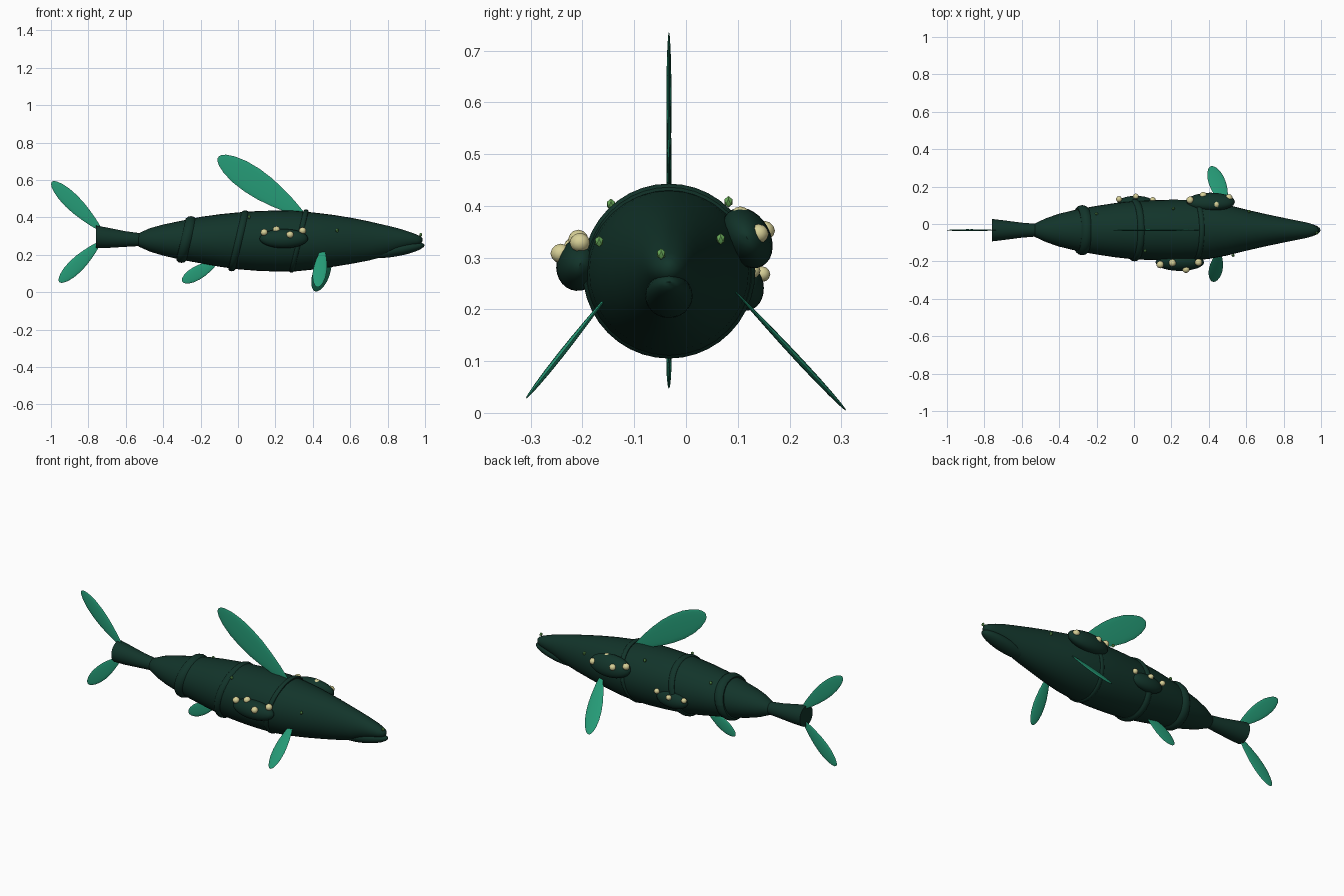
import bpy, bmesh, math
from mathutils import Vector, Matrix

if "Cube" in bpy.data.objects:
    bpy.data.objects.remove(bpy.data.objects["Cube"])

CY = -0.033  # long axis of the body lies on this y


def material(name, rgb):
    m = bpy.data.materials.new(name)
    m.diffuse_color = (*rgb, 1)
    m.use_nodes = True
    m.node_tree.nodes["Principled BSDF"].inputs["Base Color"].default_value = m.diffuse_color
    return m


SKIN = material("dark green skin", (0.006, 0.034, 0.023))
FIN = material("teal fin", (0.019, 0.33, 0.185))
SHELL = material("cream shell", (0.68, 0.63, 0.31))
SPOT = material("leaf green spot", (0.14, 0.40, 0.10))


def finish(name, bm, mat, angle=40):
    bmesh.ops.recalc_face_normals(bm, faces=bm.faces)
    me = bpy.data.meshes.new(name)
    bm.to_mesh(me)
    bm.free()
    ob = bpy.data.objects.new(name, me)
    bpy.context.collection.objects.link(ob)
    me.materials.append(mat)
    bpy.ops.object.select_all(action='DESELECT')
    ob.select_set(True)
    bpy.context.view_layer.objects.active = ob
    bpy.ops.object.shade_smooth_by_angle(angle=math.radians(angle))
    return ob


def loft(name, rings, mat, n=32):
    """Skin a list of vertex rings and cap both ends."""
    bm = bmesh.new()
    loops = [[bm.verts.new(p) for p in r] for r in rings]
    for a, b in zip(loops, loops[1:]):
        for i in range(n):
            j = (i + 1) % n
            bm.faces.new((a[i], a[j], b[j], b[i]))
    bm.faces.new(loops[0])
    bm.faces.new(loops[-1])
    return finish(name, bm, mat)


def body_loft(name, stations):
    """Stations: x, y radius, top z, bottom z."""
    rings = []
    for x, r, top, bot in stations:
        ring = []
        for k in range(32):
            a = math.tau * k / 32
            ring.append((x, CY + r * math.cos(a),
                         (top + bot) / 2 + (top - bot) / 2 * math.sin(a)))
        rings.append(ring)
    return loft(name, rings, SKIN)


def ellipsoid(name, loc, radii, mat, tilt=0.0, roll=0.0, ico=None):
    mtx = (Matrix.Translation(loc) @ Matrix.Rotation(tilt, 4, 'Y')
           @ Matrix.Rotation(roll, 4, 'X') @ Matrix.Diagonal((*radii, 1)))
    bm = bmesh.new()
    if ico:
        bmesh.ops.create_icosphere(bm, subdivisions=ico, radius=1, matrix=mtx)
    else:
        bmesh.ops.create_uvsphere(bm, u_segments=24, v_segments=14,
                                  radius=1, matrix=mtx)
    return finish(name, bm, mat)


def fin(name, base, tip, half_width, flat_normal, thick=0.005):
    """Leaf-shaped blade, widest toward its tip."""
    base, tip = Vector(base), Vector(tip)
    d = (tip - base).normalized()
    side = d.cross(Vector(flat_normal)).normalized()
    nrm = side.cross(d)
    rings = []
    for t, w in ((0, .2), (.07, .36), (.15, .53), (.3, .77), (.45, .94), (.6, 1),
                 (.75, .93), (.87, .73), (.95, .48), (.985, .28), (1, .08)):
        c = base.lerp(tip, t)
        rings.append([c + side * math.cos(a) * w * half_width
                      + nrm * math.sin(a) * thick * w
                      for a in (math.tau * k / 16 for k in range(16))])
    return loft(name, rings, FIN, 16)


# Body and tail stalk
body_loft("body", [
    (-.545, .022, .302, .258), (-.53, .036, .316, .244), (-.47, .064, .343, .217),
    (-.4, .088, .362, .196), (-.3, .112, .383, .173), (-.2, .130, .403, .155),
    (-.1, .145, .417, .137), (0, .156, .427, .123), (.1, .160, .434, .115),
    (.2, .163, .437, .111), (.3, .162, .436, .111), (.4, .154, .427, .121),
    (.5, .135, .415, .135), (.6, .110, .399, .151), (.7, .087, .379, .170),
    (.8, .066, .356, .196), (.86, .054, .341, .220), (.92, .042, .322, .240),
    (.955, .032, .309, .249), (.978, .019, .298, .259), (.986, .006, .288, .273)])
body_loft("tail_stalk", [(-.76, .060, .357, .237), (-.7, .053, .346, .237),
                         (-.6, .040, .326, .243), (-.5, .032, .313, .249)])
ellipsoid("lower_jaw", (.845, CY, .226), (.155, .046, .034), SKIN, math.radians(-10))

# Raised bands around the body, leaning backward at the bottom
for i, (x, z, ry, rz, tube) in enumerate((
        (-.277, .282, .113, .104, .021), (.003, .275, .153, .149, .014),
        (.325, .274, .157, .159, .010))):
    lean = 0.24
    rings = []
    for k in range(41):
        a = math.tau * k / 40
        o = Vector((math.sin(a) * rz * lean, ry * math.cos(a), rz * math.sin(a)))
        out = Vector((0, math.cos(a), math.sin(a)))
        rings.append([Vector((x, CY, z)) + o + out * tube * math.cos(b)
                      + Vector((1, 0, 0)) * tube * 1.4 * math.sin(b)
                      for b in (math.tau * j / 10 for j in range(10))])
    loft("body_band_%d" % (i + 1), rings, SKIN, 10)

# Fins
fin("back_fin", (.345, CY, .415), (-.105, CY, .722), .073, (0, 1, 0))
fin("upper_tail_fin", (-.735, CY, .335), (-.995, CY, .59), .043, (0, 1, 0))
fin("lower_tail_fin", (-.74, CY, .265), (-.955, CY, .055), .040, (0, 1, 0))
fin("belly_fin", (-.11, CY, .165), (-.298, CY, .057), .037, (0, 1, 0))
fin("left_side_fin", (.49, .09, .24), (.415, .309, .005), .046, (0, .73, .68), .006)
fin("right_side_fin", (.455, -.145, .235), (.425, -.309, .028), .037, (0, -.78, .62), .006)

# Dark growths carrying clusters of shells
for name, loc, radii, roll in (
        ("right_growth", (.245, -.205, .287), (.13, .045, .052), .35),
        ("left_front_growth", (.41, .118, .338), (.13, .045, .062), -.5),
        ("left_rear_growth", (.01, .112, .245), (.10, .038, .048), -.2)):
    ellipsoid(name, loc, radii, SKIN, roll=-roll)
for i, p in enumerate((
        (.14, -.217, .32), (.205, -.208, .335), (.278, -.242, .308), (.345, -.205, .329),
        (.30, .128, .365), (.37, .152, .352), (.44, .105, .380), (.507, .140, .346),
        (-.08, .133, .268), (.01, .147, .268), (.10, .128, .275))):
    r = .020 if i < 8 else .016
    ellipsoid("shell_%d" % (i + 1), p, (r, r, r * .95), SHELL, ico=2)

# Small bright spots
for i, p in enumerate((
        (.06, -.145, .403), (.53, -.168, .331), (.977, -.048, .307),
        (-.20, .055, .375), (.21, .082, .408), (.615, .067, .336))):
    ellipsoid("spot_%d" % (i + 1), p, (.009, .009, .011), SPOT, ico=1)
